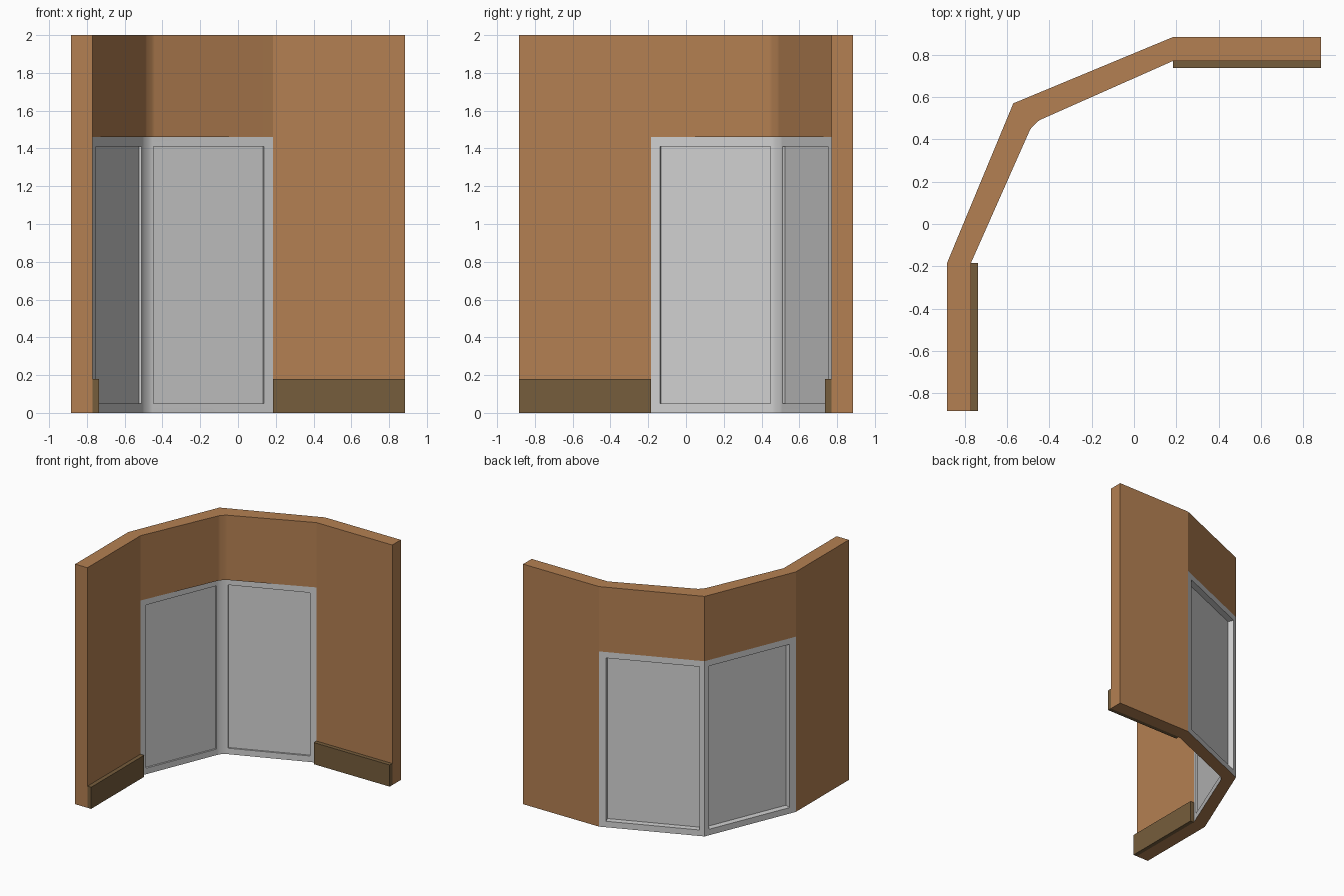
import bpy, bmesh, math
from mathutils import Vector

if "Cube" in bpy.data.objects:
    bpy.data.objects.remove(bpy.data.objects["Cube"])


def srgb(r, g, b):
    return tuple(((c / 255 + 0.055) / 1.055) ** 2.4 for c in (r, g, b)) + (1,)


def material(name, rgb):
    m = bpy.data.materials.new(name)
    m.diffuse_color = srgb(*rgb)
    m.use_nodes = True
    m.node_tree.nodes["Principled BSDF"].inputs["Base Color"].default_value = m.diffuse_color
    return m


WALL = material("warm brown wall", (180, 128, 82))
TRIM = material("dark brown trim", (118, 93, 60))
GREY = material("light grey frame", (209, 209, 209))

H, SILL, HEAD = 2.0, 0.05, 1.46      # wall height, frame border, window head
OUT, INN, BEND = 0.883, 0.770, 0.184  # outer face, inner face, bend position


def mirror(pts):
    """Reflect a plan outline across the corner diagonal."""
    return [(-y, -x) for x, y in reversed(pts)]


def prism(name, pts, z0, z1, mat):
    bm = bmesh.new()
    f = bm.faces.new([bm.verts.new((x, y, z0)) for x, y in pts])
    new = bmesh.ops.extrude_face_region(bm, geom=[f])["geom"]
    bmesh.ops.translate(bm, vec=(0, 0, z1 - z0),
                        verts=[v for v in new if isinstance(v, bmesh.types.BMVert)])
    bmesh.ops.recalc_face_normals(bm, faces=bm.faces)
    me = bpy.data.meshes.new(name)
    bm.to_mesh(me)
    bm.free()
    me.materials.append(mat)
    ob = bpy.data.objects.new(name, me)
    bpy.context.collection.objects.link(ob)
    return ob


def soften(ob):
    """Smooth only the rounded inside corner."""
    ob.data.polygons.foreach_set("use_smooth", [True] * len(ob.data.polygons))
    ob.data.set_sharp_from_angle(angle=math.radians(18))
    w = ob.modifiers.new("even_normals", 'WEIGHTED_NORMAL')
    w.keep_sharp = True


def corner_outline(round_pts):
    """Plan of the two angled bays; round_pts is half the inside corner."""
    half = [(-INN, -BEND)] + round_pts
    outer = [(-OUT, -BEND), (-0.57, 0.57), (BEND, OUT)]
    return half + mirror(half) + outer[::-1]


# Straight wall ends and their skirting boards
side = [(-OUT, -0.883), (-INN, -0.883), (-INN, -BEND), (-OUT, -BEND)]
skirt = [(-INN, -0.883), (-0.736, -0.883), (-0.736, -BEND), (-INN, -BEND)]
for label, flip in (("left", lambda p: p), ("back", mirror)):
    prism(label + "_wall", flip(side), 0, H, WALL)
    prism(label + "_skirting", flip(skirt), 0, 0.18, TRIM)

# Angled wall above the windows
soften(prism("upper_wall", corner_outline(
    [(-0.493, 0.441), (-0.483, 0.457), (-0.470, 0.470)][:2]), HEAD, H, WALL))

# Window frame with the panes cut back from both sides
frame = prism("window_frame", corner_outline(
    [(-0.509, 0.454), (-0.498, 0.474)]), 0, HEAD, GREY)
frame.data.materials.append(WALL)

u = Vector((math.sin(math.pi / 8), math.cos(math.pi / 8)))   # along the bay
n = Vector((u.y, -u.x))                                      # into the room
base = Vector((-INN, -BEND))


def recess(s0, s1, t0, t1):
    return [tuple(base + u * s + n * t) for s, t in
            ((s0, t0), (s1, t0), (s1, t1), (s0, t1))]


cutters = []
for outline in (recess(0.05, 0.683, -0.016, 0.05),      # inside face
                recess(0.012, 0.735, -0.2, -0.054)):    # outside face
    for flip in (lambda p: p, mirror):
        c = prism("pane_cutter", flip(outline), SILL, HEAD - SILL, GREY)
        c.hide_render = True
        b = frame.modifiers.new("pane", 'BOOLEAN')
        b.operation, b.solver, b.object = 'DIFFERENCE', 'EXACT', c
        cutters.append(c)

deps = bpy.context.evaluated_depsgraph_get()
cut = bpy.data.meshes.new_from_object(frame.evaluated_get(deps))
frame.modifiers.clear()
frame.data = cut
for c in cutters:
    bpy.data.objects.remove(c)

# Underside of the frame shows the wall colour
for p in cut.polygons:
    p.material_index = 1 if p.normal.z < -0.9 and p.center.z < 0.01 else 0
soften(frame)
